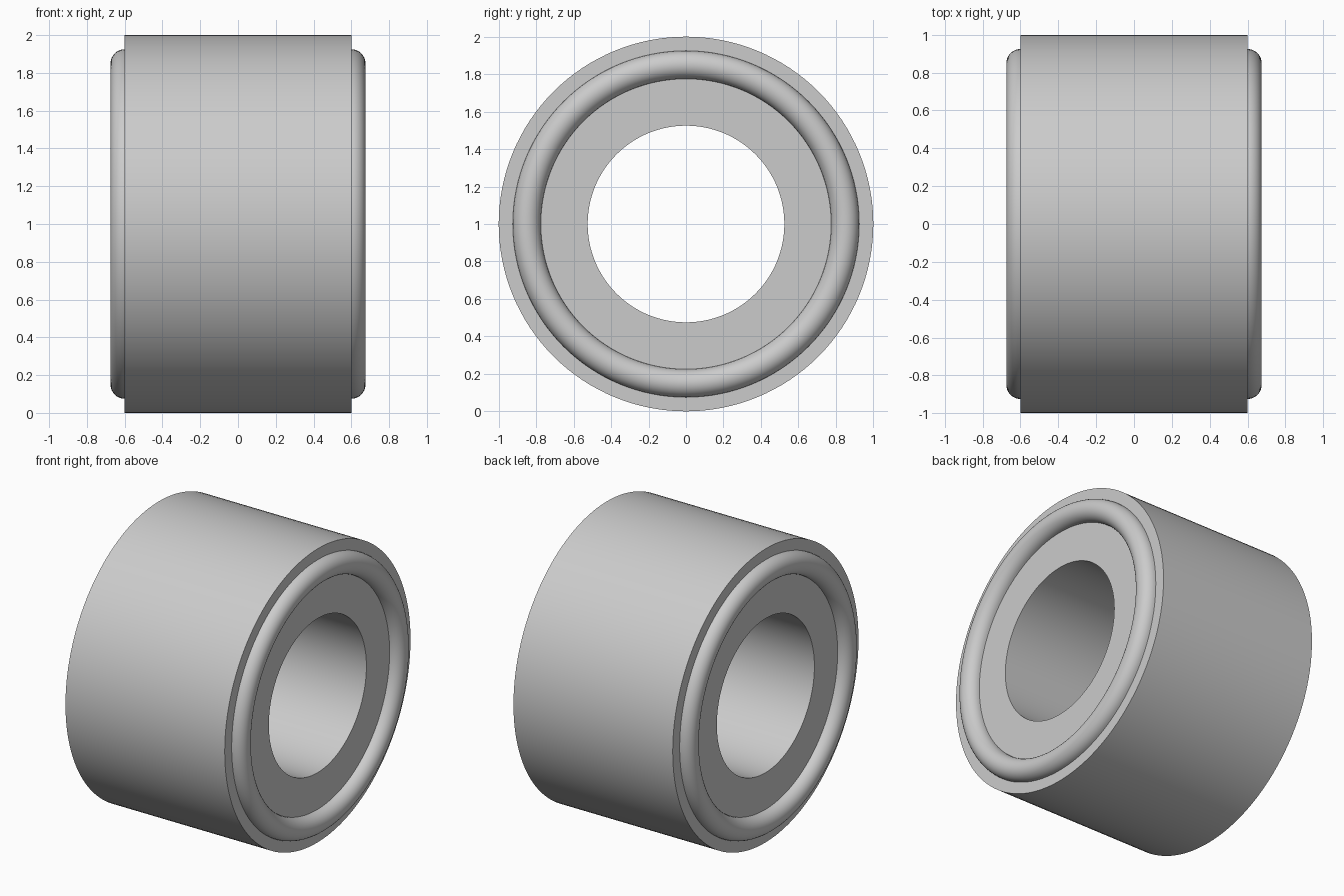
import bpy, bmesh
from math import sin, cos, pi, radians
from mathutils import Matrix, Vector

cube = bpy.data.objects.get("Cube")
if cube:
    bpy.data.objects.remove(cube, do_unlink=True)

HALF, OUTER, BORE = 0.6, 1.0, 0.525      # sleeve half length and radii
BEAD_R, BEAD = 0.85, 0.075               # bead ring centre radius and section radius
ARC_STEPS, SEGMENTS = 16, 128

grey = bpy.data.materials.new("light_grey")
grey.use_nodes = True
colour = (0.6, 0.6, 0.6, 1)
grey.diffuse_color = colour
grey.node_tree.nodes["Principled BSDF"].inputs["Base Color"].default_value = colour

# Half section as (x, radius): bore, face, rounded bead, face, outer wall
right = [(HALF, BORE)]
for i in range(ARC_STEPS + 1):
    a = pi * i / ARC_STEPS
    right.append((HALF + BEAD * sin(a), BEAD_R - BEAD * cos(a)))
right.append((HALF, OUTER))
profile = right + [(-x, r) for x, r in reversed(right)]

# Spin the closed section around the x axis
bm = bmesh.new()
verts = [bm.verts.new((x, 0, r)) for x, r in profile]
edges = [bm.edges.new((v, verts[(i + 1) % len(verts)])) for i, v in enumerate(verts)]
bmesh.ops.spin(bm, geom=verts + edges, cent=(0, 0, 0), axis=(1, 0, 0),
               angle=2 * pi, steps=SEGMENTS, use_merge=True)
bmesh.ops.remove_doubles(bm, verts=bm.verts, dist=1e-5)
bmesh.ops.recalc_face_normals(bm, faces=bm.faces)
bmesh.ops.translate(bm, verts=bm.verts, vec=Vector((0, 0, OUTER)))

mesh = bpy.data.meshes.new("bushing_sleeve")
bm.to_mesh(mesh)
bm.free()
mesh.materials.append(grey)
sleeve = bpy.data.objects.new("bushing_sleeve", mesh)
bpy.context.collection.objects.link(sleeve)

# Smooth walls and beads, crisp rims
bpy.ops.object.select_all(action="DESELECT")
sleeve.select_set(True)
bpy.context.view_layer.objects.active = sleeve
bpy.ops.object.shade_smooth_by_angle(angle=radians(30))
